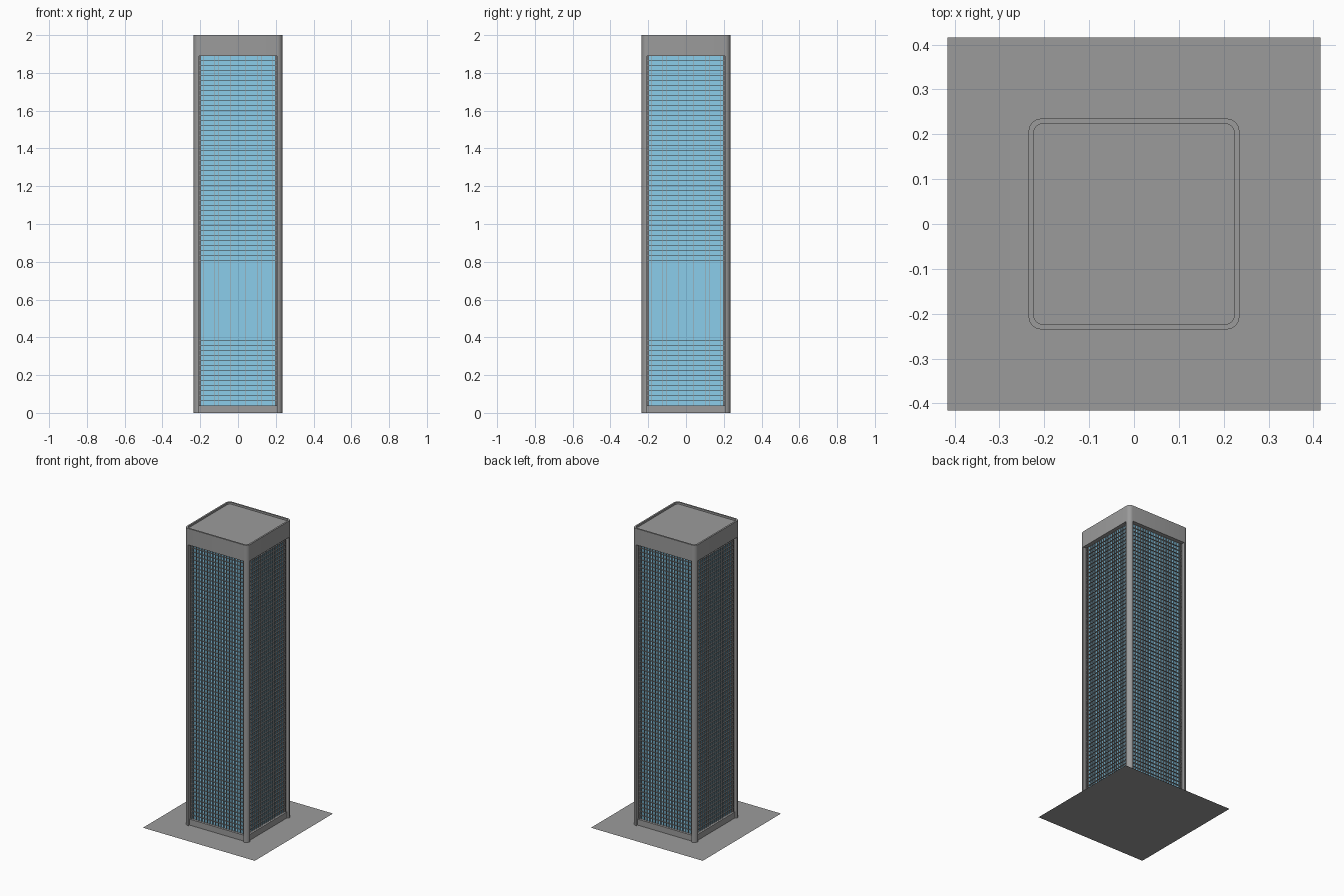
import bpy, bmesh, math

if "Cube" in bpy.data.objects:
    bpy.data.objects.remove(bpy.data.objects["Cube"])

HALF, R = 0.235, 0.028       # outer half width and corner radius
GLASS, FIN = 0.205, 0.213    # glass line and fin front
Z0, Z1, TOP = 0.04, 1.89, 2.0
FLOORS, BAYS = 70, 20
CONCRETE = (0.33, 0.33, 0.33, 1)
DARK = (0.15, 0.15, 0.15, 1)
BLUE = (0.26, 0.61, 0.83, 1)


def finish(name, bm, color=CONCRETE):
    bmesh.ops.recalc_face_normals(bm, faces=bm.faces)
    me = bpy.data.meshes.new(name)
    bm.to_mesh(me)
    bm.free()
    ob = bpy.data.objects.new(name, me)
    bpy.context.collection.objects.link(ob)
    mat = bpy.data.materials.new(name)
    mat.diffuse_color = color
    mat.use_nodes = True
    mat.node_tree.nodes["Principled BSDF"].inputs["Base Color"].default_value = mat.diffuse_color
    me.materials.append(mat)
    return ob


def add_box(bm, x0, x1, y0, y1, z0, z1):
    vs = bmesh.ops.create_cube(bm, size=1)["verts"]
    for v in vs:
        v.co.x = x1 if v.co.x > 0 else x0
        v.co.y = y1 if v.co.y > 0 else y0
        v.co.z = z1 if v.co.z > 0 else z0


def box(name, h, z0, z1, color=CONCRETE):
    bm = bmesh.new()
    add_box(bm, -h, h, -h, h, z0, z1)
    return finish(name, bm, color)


def arc(cx, cy, r, start, n=6):
    return [(cx + r * math.cos(start + i * math.pi / 2 / n),
             cy + r * math.sin(start + i * math.pi / 2 / n)) for i in range(n + 1)]


def rounded(h, r):
    c = h - r
    pts = []
    for k, (sx, sy) in enumerate([(1, 1), (-1, 1), (-1, -1), (1, -1)]):
        pts += arc(sx * c, sy * c, r, k * math.pi / 2)
    return pts


def smooth(ob):
    bpy.ops.object.select_all(action='DESELECT')
    ob.select_set(True)
    bpy.context.view_layer.objects.active = ob
    bpy.ops.object.shade_smooth_by_angle()


def mirror_corners(ob):
    m = ob.modifiers.new("mirror", 'MIRROR')
    m.use_axis = (True, True, False)
    m.use_mirror_merge = False


# plaza sheet
bm = bmesh.new()
bmesh.ops.create_grid(bm, x_segments=1, y_segments=1, size=0.416)
finish("plaza", bm)

# glazed core and plinth
box("glass_core", GLASS, Z0, Z1, BLUE)
box("plinth", 0.222, 0, Z0)

# floor slabs, repeated upward
pitch = (Z1 - Z0) / FLOORS
slabs = box("floor_slabs", FIN, Z0 + pitch - 0.001, Z0 + pitch + 0.001)
arr = slabs.modifiers.new("floors", 'ARRAY')
arr.count = FLOORS - 1
arr.use_relative_offset = False
arr.use_constant_offset = True
arr.constant_offset_displace = (0, 0, pitch)

# vertical mullions on all four faces
bm = bmesh.new()
for i in range(1, BAYS):
    p = -GLASS + 2 * GLASS * i / BAYS
    for s in (-1, 1):
        a, b = sorted((s * (GLASS - 0.002), s * (FIN - 0.001)))
        add_box(bm, p - 0.0006, p + 0.0006, a, b, Z0, Z1)
        add_box(bm, a, b, p - 0.0006, p + 0.0006, Z0, Z1)
finish("mullions", bm)

# dark frame posts between glass and columns
bm = bmesh.new()
add_box(bm, 0.195, 0.212, 0.195, 0.212, Z0, Z1)
mirror_corners(finish("frame_posts", bm, DARK))

# rounded corner columns
bm = bmesh.new()
pts = [(0.206, 0.206), (HALF, 0.206)] + arc(HALF - R, HALF - R, R, 0) + [(0.206, HALF)]
f = bm.faces.new([bm.verts.new((x, y, 0)) for x, y in pts])
for v in bmesh.ops.extrude_face_region(bm, geom=[f])["geom"]:
    if isinstance(v, bmesh.types.BMVert):
        v.co.z = Z1
col = finish("corner_columns", bm)
mirror_corners(col)
smooth(col)

# crown band with parapet and sunken roof
bm = bmesh.new()
outer, inner = rounded(HALF, R), rounded(0.224, 0.022)
rings = [[bm.verts.new((x, y, z)) for x, y in p]
         for p, z in ((outer, Z1), (outer, TOP), (inner, TOP), (inner, TOP - 0.012))]
for lo, hi in zip(rings, rings[1:]):
    for i in range(len(lo)):
        j = (i + 1) % len(lo)
        bm.faces.new((lo[i], lo[j], hi[j], hi[i]))
bm.faces.new(rings[0])
bm.faces.new(rings[-1])
smooth(finish("crown", bm))
